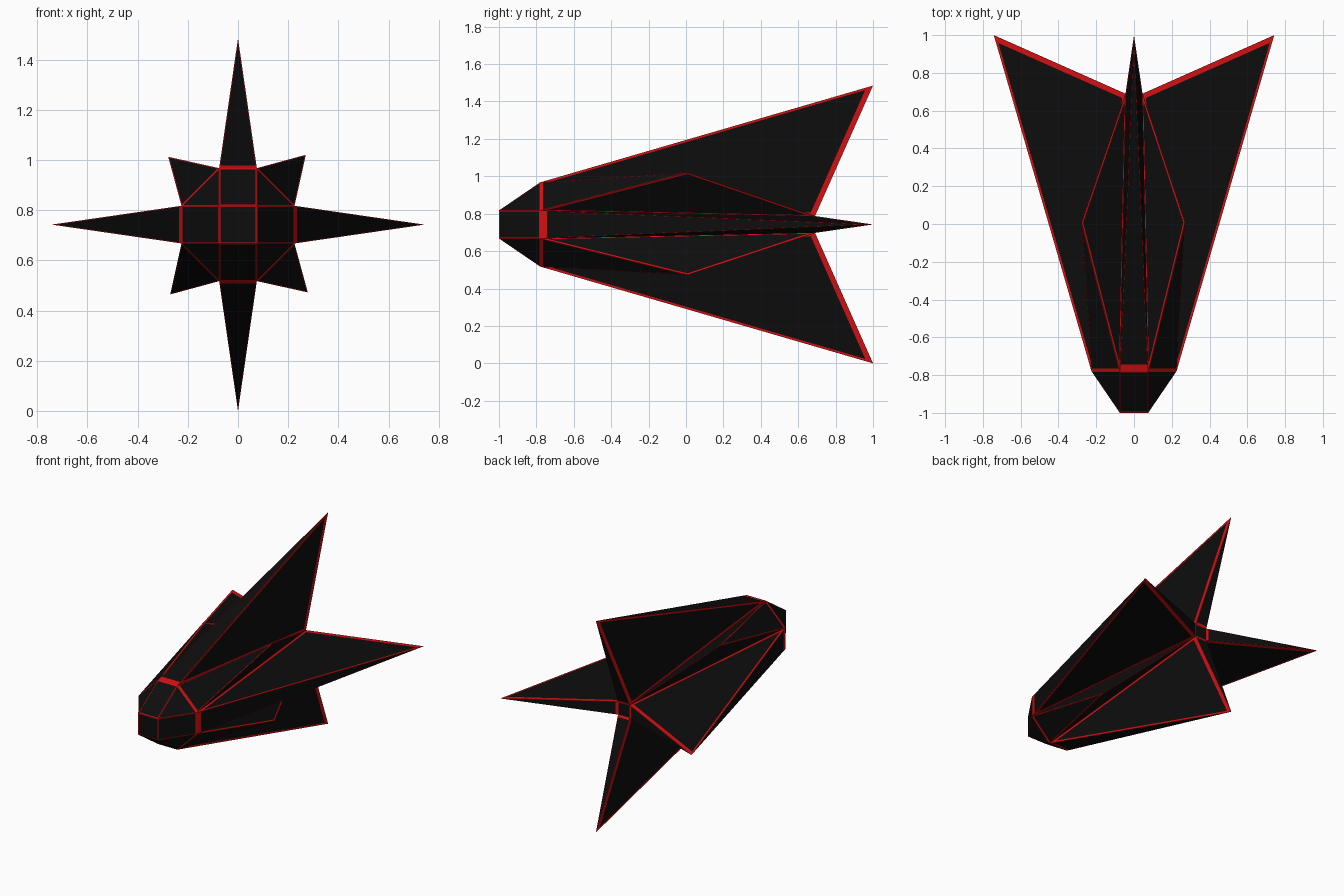
import bpy, bmesh, math
from mathutils import Vector, Matrix

if "Cube" in bpy.data.objects:
    bpy.data.objects.remove(bpy.data.objects["Cube"])

CZ = 0.7425      # height of the long axis
PANEL = 0.94     # dark panel size relative to its face


def material(name, rgb):
    m = bpy.data.materials.new(name)
    m.diffuse_color = (*rgb, 1)
    m.use_nodes = True
    m.node_tree.nodes["Principled BSDF"].inputs["Base Color"].default_value = m.diffuse_color
    return m


BLACK = material("black_panel", (0.004, 0.004, 0.004))
RED = material("red_trim", (0.65, 0.005, 0.006))


def add_panel(bm, pts):
    """Flat face split into a dark centre panel and a red rim."""
    c = sum(pts, Vector()) / len(pts)
    n = (pts[1] - pts[0]).cross(pts[2] - pts[0])
    if n.dot(c) < 0:                       # face away from the ship centre
        pts = pts[::-1]
    outer = [bm.verts.new(p) for p in pts]
    inner = [bm.verts.new(c + (p - c) * PANEL) for p in pts]
    bm.faces.new(inner).material_index = 0
    for i in range(len(pts)):
        j = (i + 1) % len(pts)
        bm.faces.new((outer[i], outer[j], inner[j], inner[i])).material_index = 1


def build(name, faces, turns):
    """Make an object from faces, turned by quarter steps about the long axis."""
    bm = bmesh.new()
    for k in turns:
        rot = Matrix.Rotation(k * math.pi / 2, 3, 'Y')
        for f in faces:
            add_panel(bm, [rot @ Vector(p) for p in f])
    bmesh.ops.remove_doubles(bm, verts=bm.verts, dist=0.0001)
    me = bpy.data.meshes.new(name)
    bm.to_mesh(me)
    bm.free()
    me.materials.append(BLACK)
    me.materials.append(RED)
    ob = bpy.data.objects.new(name, me)
    ob.location.z = CZ
    bpy.context.collection.objects.link(ob)


def mx(p):
    return (-p[0], p[1], p[2])


# Key points of one quarter
nose = (0.075, -1, 0.075)
p = (0.075, -0.78, 0.225)       # shoulder, upper
q = (0.225, -0.78, 0.075)       # shoulder, outer
tip = (0, 1, 0.7425)            # main fin tip
apex = (0.27, 0.01, 0.278)      # diagonal ridge peak
tail = (0.045, 0.69, 0.045)

# Nose: four sloped sides and four corner facets
build("nose", [(nose, mx(nose), mx(p), p), (nose, p, q)], range(4))
lo = (0.075, -1, -0.075)
build("nose_cap", [(nose, lo, mx(lo), mx(nose))], [0])

# Four long fins: leading face, two sides, trailing face
fin = [(p, mx(p), tip), (p, tip, tail), (mx(p), tip, mx(tail)), (tip, tail, mx(tail))]
for k, n in enumerate(("top", "right", "bottom", "left")):
    build(n + "_fin", fin, [k])

# Four short diagonal ridges between the fins
ridge = [(p, q, apex), (p, apex, tail), (q, apex, tail)]
for k in range(4):
    build(f"diagonal_ridge_{k + 1}", ridge, [k])

# Tail plate
tl = (0.045, 0.69, -0.045)
build("tail_plate", [(tail, tl, mx(tl), mx(tail))], [0])
